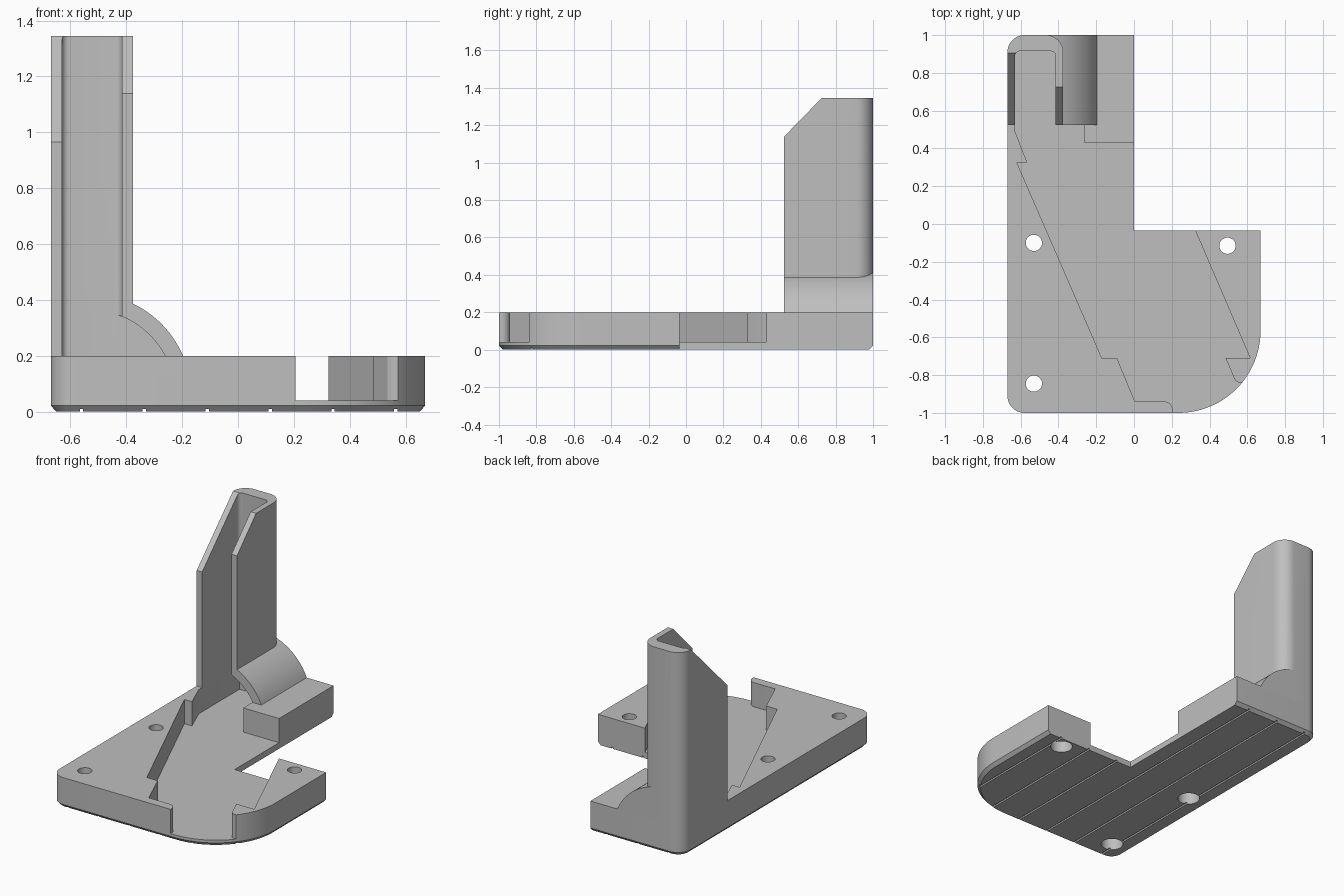
import bpy, bmesh
from math import cos, sin, radians, pi

cube = bpy.data.objects.get("Cube")
if cube:
    bpy.data.objects.remove(cube, do_unlink=True)

grey = bpy.data.materials.new("plain grey")
grey.use_nodes = True
COLOUR = (0.52, 0.52, 0.52, 1)
grey.diffuse_color = COLOUR
grey.node_tree.nodes["Principled BSDF"].inputs["Base Color"].default_value = COLOUR


def arc(cx, cy, r, start, end, steps=12):
    angles = [radians(start + (end - start) * i / steps) for i in range(steps + 1)]
    return [(cx + r * cos(a), cy + r * sin(a)) for a in angles]


def loft(name, rings):
    """Solid skinned through rings with equal point counts."""
    bm = bmesh.new()
    rows = [[bm.verts.new(p) for p in ring] for ring in rings]
    n = len(rows[0])
    for low, high in zip(rows, rows[1:]):
        for i in range(n):
            j = (i + 1) % n
            bm.faces.new((low[i], low[j], high[j], high[i]))
    bm.faces.new(rows[0][::-1])
    bm.faces.new(rows[-1])
    bmesh.ops.recalc_face_normals(bm, faces=bm.faces)
    mesh = bpy.data.meshes.new(name)
    bm.to_mesh(mesh)
    bm.free()
    mesh.materials.append(grey)
    obj = bpy.data.objects.new(name, mesh)
    bpy.context.collection.objects.link(obj)
    return obj


def prism(name, points, lo, hi, axis="z"):
    """Extrude a profile along z (xy points), y (xz points) or x (yz points)."""
    place = {"z": lambda a, b, t: (a, b, t),
             "y": lambda a, b, t: (a, t, b),
             "x": lambda a, b, t: (t, a, b)}[axis]
    return loft(name, [[place(a, b, t) for a, b in points] for t in (lo, hi)])


def combine(target, tool, operation="DIFFERENCE"):
    tool.hide_render = True
    mod = target.modifiers.new("combine", "BOOLEAN")
    mod.operation, mod.solver, mod.object = operation, "EXACT", tool
    bpy.context.view_layer.objects.active = target
    bpy.ops.object.modifier_apply(modifier=mod.name)
    bpy.data.objects.remove(tool, do_unlink=True)


# Base plate: L-shaped outline with a chamfered bottom rim
def outline(d):
    return ([(0, -0.035), (0, 1 - d)]
            + arc(-0.58, 0.91, 0.09 - d, 90, 180)
            + arc(-0.58, -0.91, 0.09 - d, 180, 270)
            + arc(0.235, -0.565, 0.435 - d, 270, 360, 32)
            + [(0.67 - d, -0.035)])


base = loft("base_plate", [[(x, y, z) for x, y in outline(d)]
                           for d, z in ((0.02, 0), (0, 0.022), (0, 0.2))])

# Chute pocket, open at the front corner and at the notch
pocket = [(0.301, 0.02), (0.05, 0.02), (0.05, 0.43), (-0.262, 0.43),
          (-0.262, 0.915), (-0.63, 0.915), (-0.63, 0.49), (-0.565, 0.325),
          (-0.62, 0.325), (-0.17, -0.71), (-0.09, -0.71), (0.005, -0.94)]
pocket += arc(0.16, -0.985, 0.045, 90, 0, 8)
pocket += [(0.205, -1.1), (0.575, -1.1), (0.575, -0.838), (0.55, -0.838),
           (0.535, -0.828), (0.485, -0.71), (0.615, -0.71)]
combine(base, prism("pocket_cutter", pocket, 0.04, 0.3))

# Screw holes with wider recesses underneath
for x, y in ((-0.53, -0.1), (-0.53, -0.845), (0.495, -0.115)):
    for r, top in ((0.043, 0.3), (0.068, 0.08)):
        combine(base, prism("hole_cutter", arc(x, y, r, 0, 352.5, 47), -0.1, top))

# Shallow grooves along the underside
for i in range(6):
    x = -0.56 + 0.225 * i
    groove = [(x - 0.006, -0.05), (x + 0.006, -0.05), (x + 0.006, 0.01), (x - 0.006, 0.01)]
    combine(base, prism("groove_cutter", groove, -1.1, 1.1, "y"))

# Upright channel with rounded back corners
tower = prism("upright_channel",
              [(-0.67, 0.525), (-0.375, 0.525)] + arc(-0.465, 0.91, 0.09, 0, 90)
              + arc(-0.58, 0.91, 0.09, 90, 180), 0.2, 1.345)

# Curved shoulder beside the channel
AX, AZ = -0.535, 0.055
shoulder = [(-0.465, 0.2)] + arc(AX, AZ, 0.368, 23.2, 79, 24)
combine(tower, prism("shoulder", shoulder, 0.525, 1.0, "y"), "UNION")

# Hollow the channel and the underside of the shoulder
slot = ([(-0.63, 0.4), (-0.415, 0.4)] + arc(-0.44, 0.89, 0.025, 0, 90, 6)
        + arc(-0.605, 0.89, 0.025, 90, 180, 6))
combine(tower, prism("slot_cutter", slot, 0.1, 1.5))
hollow = [(-0.5, 0.1), (-0.262, 0.1)] + arc(AX, AZ, 0.31, 28, 75, 20)
combine(tower, prism("hollow_cutter", hollow, 0.4, 0.915, "y"))

# Sloped front tops of the two side walls
for x0, x1, y, z in ((-0.7, -0.6, 0.905, 0.965), (-0.43, -0.3, 0.725, 1.14)):
    k = (1.345 - z) / (y - 0.525)
    wedge = [(0.425, z - 0.1 * k), (y + 0.1, 1.345 + 0.1 * k), (0.425, 1.345 + 0.1 * k)]
    combine(tower, prism("slope_cutter", wedge, x0, x1, "x"))

# Smooth the rounded surfaces, keep edges crisp
for obj in (base, tower):
    bpy.ops.object.select_all(action="DESELECT")
    obj.select_set(True)
    bpy.context.view_layer.objects.active = obj
    bpy.ops.object.shade_smooth_by_angle(angle=radians(25))
